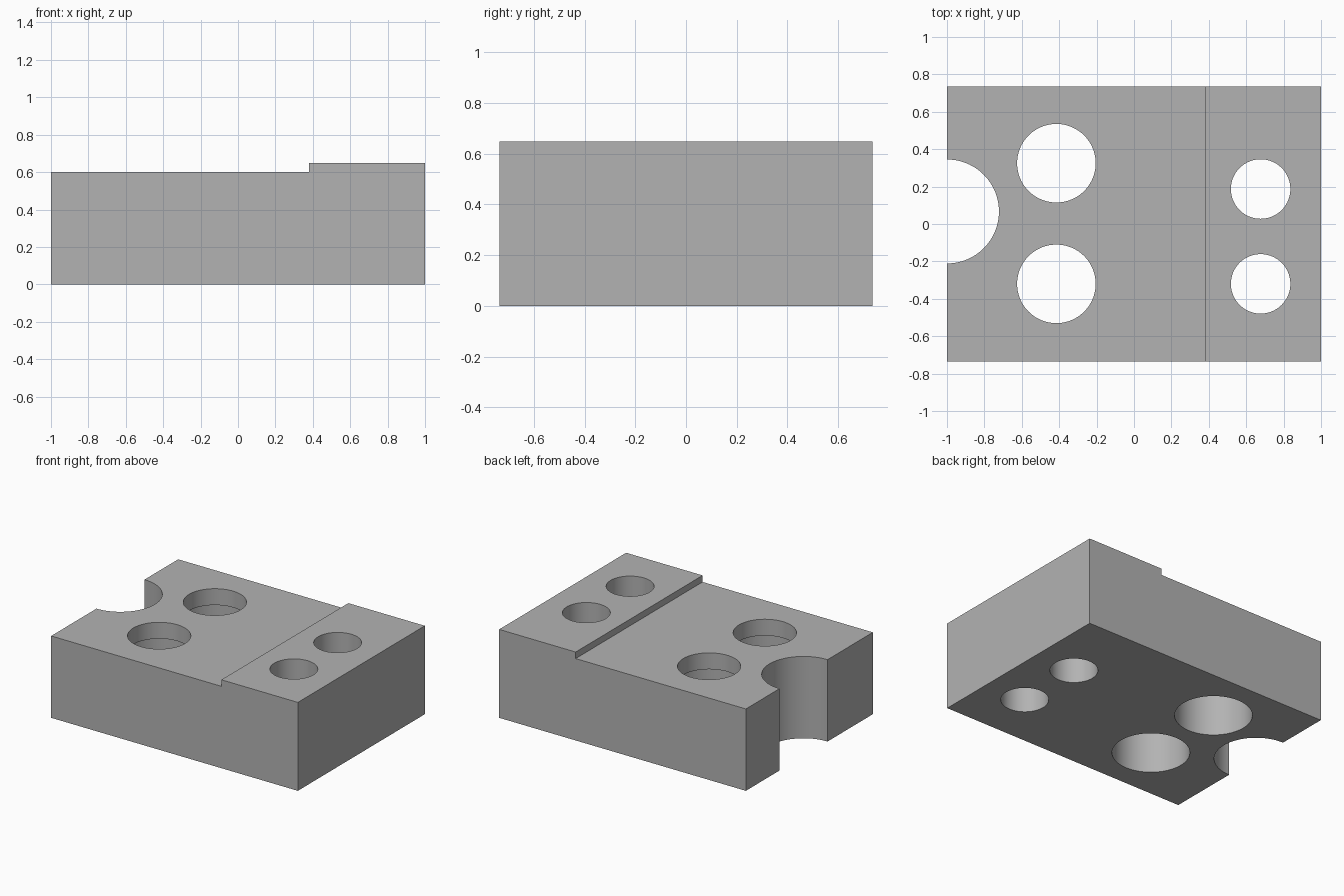
import bpy
import bmesh

old = bpy.data.objects.get("Cube")
if old:
    bpy.data.objects.remove(old, do_unlink=True)

grey = bpy.data.materials.new("plain grey")
grey.use_nodes = True
grey.diffuse_color = (0.45, 0.45, 0.45, 1)
grey.node_tree.nodes["Principled BSDF"].inputs["Base Color"].default_value = grey.diffuse_color

HALF_Y, LOW, HIGH, STEP_X = 0.735, 0.6, 0.648, 0.38

# Stepped block, extruded from its front outline
bm = bmesh.new()
outline = [(-1, 0), (1, 0), (1, HIGH), (STEP_X, HIGH), (STEP_X, LOW), (-1, LOW)]
face = bm.faces.new([bm.verts.new((x, -HALF_Y, z)) for x, z in outline])
grown = bmesh.ops.extrude_face_region(bm, geom=[face])
moved = [v for v in grown["geom"] if isinstance(v, bmesh.types.BMVert)]
bmesh.ops.translate(bm, verts=moved, vec=(0, 2 * HALF_Y, 0))
bmesh.ops.recalc_face_normals(bm, faces=bm.faces)
mesh = bpy.data.meshes.new("stepped_block")
bm.to_mesh(mesh)
bm.free()
block = bpy.data.objects.new("stepped_block", mesh)
bpy.context.collection.objects.link(block)
mesh.materials.append(grey)


def cut_hole(name, x, y, radius, bottom=-0.2, top=1.0):
    """Cut a vertical round hole through the block."""
    bpy.ops.mesh.primitive_cylinder_add(
        vertices=96, radius=radius, depth=top - bottom, location=(x, y, (top + bottom) / 2))
    cutter = bpy.context.object
    cutter.name = name
    cutter.data.materials.append(grey)
    cutter.hide_render = True
    mod = block.modifiers.new(name, "BOOLEAN")
    mod.operation, mod.solver, mod.object = "DIFFERENCE", "EXACT", cutter
    bpy.context.view_layer.objects.active = block
    bpy.ops.object.modifier_apply(modifier=name)
    bpy.data.objects.remove(cutter, do_unlink=True)


# Large holes, counterbored from below
for y in (0.325, -0.32):
    cut_hole("large_hole", -0.415, y, 0.21)
    cut_hole("counterbore", -0.415, y, 0.258, top=LOW - 0.12)

# Small through holes in the raised end
for y in (0.187, -0.32):
    cut_hole("small_hole", 0.677, y, 0.159)

# Half-round notch in the low end
cut_hole("end_notch", -1, 0.067, 0.278)

# Smooth bores, sharp edges
bpy.ops.object.select_all(action="DESELECT")
block.select_set(True)
bpy.context.view_layer.objects.active = block
bpy.ops.object.shade_smooth_by_angle()
